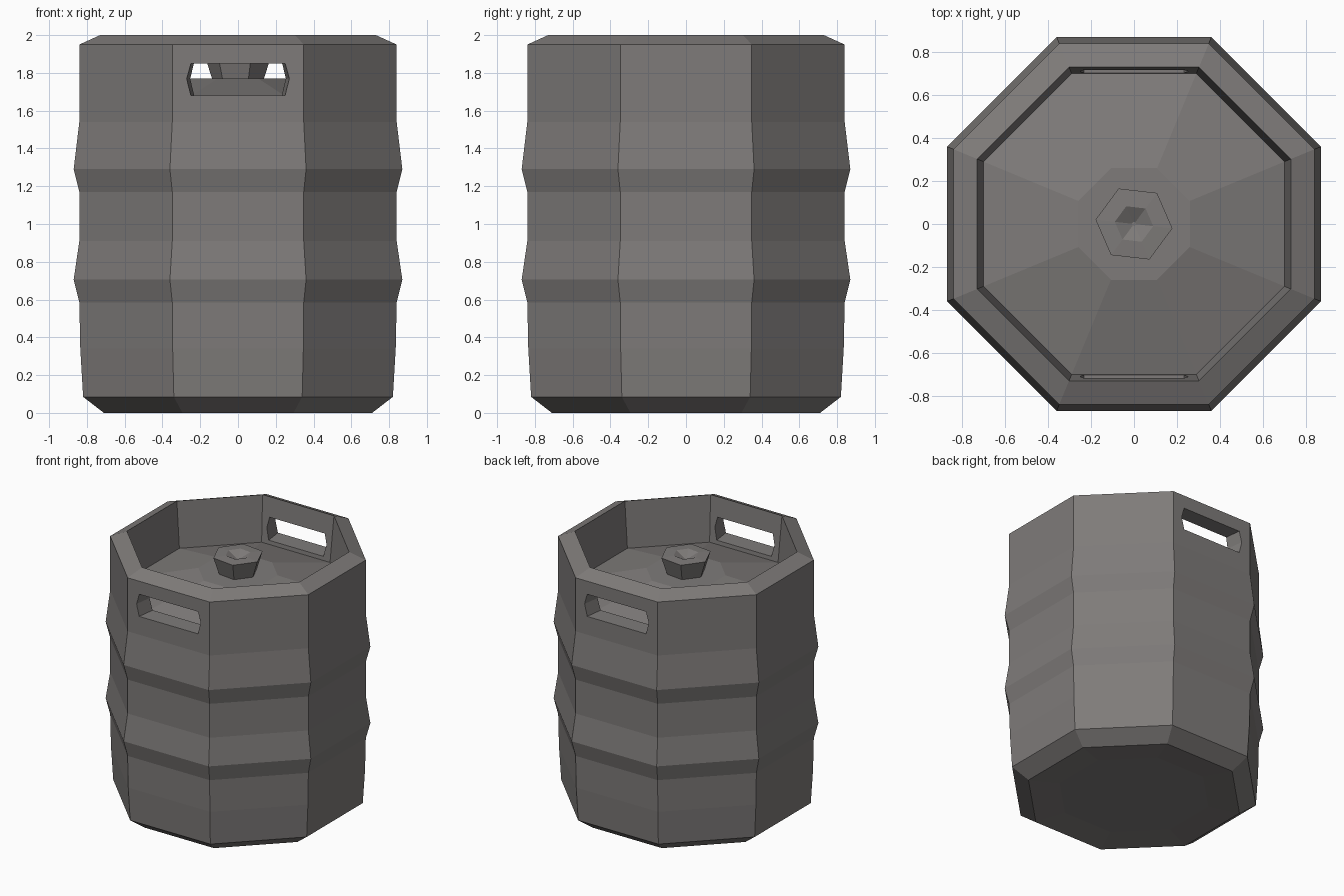
import bpy, bmesh, math

if "Cube" in bpy.data.objects:
    bpy.data.objects.remove(bpy.data.objects["Cube"])

steel = bpy.data.materials.new("dull steel")
steel.use_nodes = True
colour = (0.21, 0.198, 0.193, 1)
steel.diffuse_color = colour
steel.node_tree.nodes["Principled BSDF"].inputs["Base Color"].default_value = colour


def finish(name, bm):
    bmesh.ops.recalc_face_normals(bm, faces=bm.faces[:])
    mesh = bpy.data.meshes.new(name)
    bm.to_mesh(mesh)
    bm.free()
    mesh.materials.append(steel)
    obj = bpy.data.objects.new(name, mesh)
    bpy.context.collection.objects.link(obj)
    return obj


def skin(bm, rings):
    """Bridge successive vertex rings and cap both ends."""
    loops = [[bm.verts.new(p) for p in ring] for ring in rings]
    n = len(loops[0])
    for a, b in zip(loops, loops[1:]):
        for i in range(n):
            j = (i + 1) % n
            bm.faces.new((a[i], a[j], b[j], b[i]))
    bm.faces.new(loops[0])
    bm.faces.new(loops[-1])


def polygon(sides, radius, z, turn):
    return [(radius * math.cos(turn + math.tau * i / sides),
             radius * math.sin(turn + math.tau * i / sides), z) for i in range(sides)]


# Octagonal barrel: (distance to flat, height) from underside, up the shell, down to the lid
profile = [(0.50, 0.015), (0.71, 0), (0.82, 0.085), (0.835, 0.34),
           (0.84, 0.585), (0.87, 0.705), (0.84, 0.91),
           (0.84, 1.17), (0.87, 1.29), (0.84, 1.54),
           (0.84, 1.95), (0.73, 2), (0.70, 1.65), (0.26, 1.77)]
bm = bmesh.new()
flat = math.cos(math.pi / 8)
skin(bm, [polygon(8, d / flat, z, math.pi / 8) for d, z in profile])
barrel = finish("keg_barrel", bm)

# Hand holes: elongated hexagons narrowing inward through the front and back wall
outline = [(-0.272, 1.77), (-0.25, 1.85), (0.25, 1.85),
           (0.272, 1.77), (0.25, 1.68), (-0.25, 1.68)]
for side in (-1, 1):
    bm = bmesh.new()
    skin(bm, [[(x * s, side * y, z) for x, z in outline]
              for y, s in ((0.67, 0.91), (0.90, 1.03))])
    cutter = finish("hand_hole_cutter", bm)
    cutter.hide_render = True
    mod = barrel.modifiers.new("hand_hole", 'BOOLEAN')
    mod.operation = 'DIFFERENCE'
    mod.solver = 'EXACT'
    mod.object = cutter
    bpy.context.view_layer.objects.active = barrel
    bpy.ops.object.modifier_apply(modifier=mod.name)
    bpy.data.objects.remove(cutter)

# Hexagonal valve, flared upward with a shallow dimple in its top
bm = bmesh.new()
turn = math.radians(-6.5)
skin(bm, [polygon(6, r, z, turn) for r, z in
          ((0.135, 1.76), (0.18, 1.90), (0.09, 1.905), (0.01, 1.865))])
finish("valve", bm)
